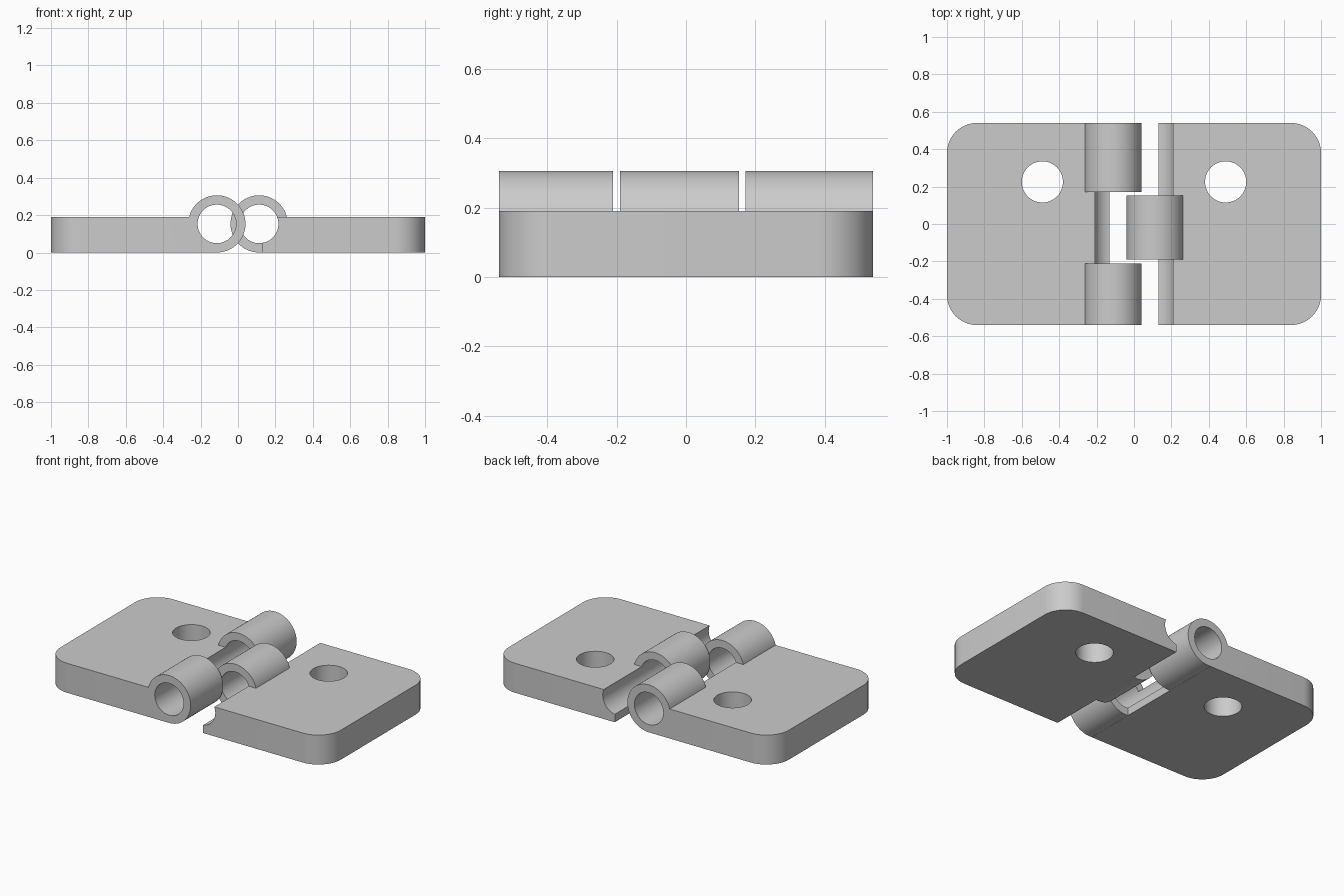
import bpy, math
import bmesh
from mathutils import Matrix

if "Cube" in bpy.data.objects:
    bpy.data.objects.remove(bpy.data.objects["Cube"])

T, D = 0.19, 0.54              # leaf thickness, half depth
PX, PZ = 0.113, 0.153          # pin axis offset and height
R_OUT, R_IN = 0.153, 0.103     # knuckle and bore radii
EDGE, CORNER = 0.13, 0.16      # inner leaf edge, outer corner radius

metal = bpy.data.materials.new("plain grey")
metal.diffuse_color = (0.60, 0.60, 0.60, 1)
metal.use_nodes = True
metal.node_tree.nodes["Principled BSDF"].inputs["Base Color"].default_value = metal.diffuse_color


def make_object(name, bm):
    bmesh.ops.recalc_face_normals(bm, faces=bm.faces)
    mesh = bpy.data.meshes.new(name)
    bm.to_mesh(mesh)
    bm.free()
    obj = bpy.data.objects.new(name, mesh)
    bpy.context.collection.objects.link(obj)
    mesh.materials.append(metal)
    return obj


def cylinder(name, radius, length, loc, along_y):
    bm = bmesh.new()
    bmesh.ops.create_cone(bm, cap_ends=True, segments=72, radius1=radius,
                          radius2=radius, depth=length)
    turn = Matrix.Rotation(math.pi / 2 if along_y else 0, 4, 'X')
    bm.transform(Matrix.Translation(loc) @ turn)
    return make_object(name, bm)


def plate(name, side):
    # Rounded outer corners, straight inner edge
    pts = [(EDGE, -D)]
    for cy, start in ((-D + CORNER, -90), (D - CORNER, 0)):
        for i in range(13):
            a = math.radians(start + 90 * i / 12)
            pts.append((1 - CORNER + CORNER * math.cos(a), cy + CORNER * math.sin(a)))
    pts.append((EDGE, D))
    bm = bmesh.new()
    face = bm.faces.new([bm.verts.new((side * x, y, 0)) for x, y in pts])
    ext = bmesh.ops.extrude_face_region(bm, geom=[face])
    for v in ext["geom"]:
        if isinstance(v, bmesh.types.BMVert):
            v.co.z = T
    return make_object(name, bm)


def combine(obj, other, operation):
    mod = obj.modifiers.new(operation.lower(), 'BOOLEAN')
    mod.operation = operation
    mod.solver = 'EXACT'
    mod.object = other
    bpy.context.view_layer.objects.active = obj
    bpy.ops.object.modifier_apply(modifier=mod.name)
    bpy.data.objects.remove(other)


def leaf(name, side, knuckles):
    obj = plate(name, side)
    # Hinge knuckles
    for y0, y1 in knuckles:
        combine(obj, cylinder("knuckle", R_OUT, y1 - y0,
                              (side * PX, (y0 + y1) / 2, PZ), True), 'UNION')
    # Pin bore through knuckles and leaf edge, then the screw hole
    combine(obj, cylinder("bore", R_IN, 2, (side * PX, 0, PZ), True), 'DIFFERENCE')
    combine(obj, cylinder("screw_hole", 0.11, 1, (side * 0.49, 0.225, 0), False), 'DIFFERENCE')
    bpy.ops.object.select_all(action='DESELECT')
    obj.select_set(True)
    bpy.context.view_layer.objects.active = obj
    bpy.ops.object.shade_smooth_by_angle(angle=math.radians(30))


leaf("left_leaf", -1, [(-D, -0.21), (0.172, D)])
leaf("right_leaf", 1, [(-0.19, 0.153)])
